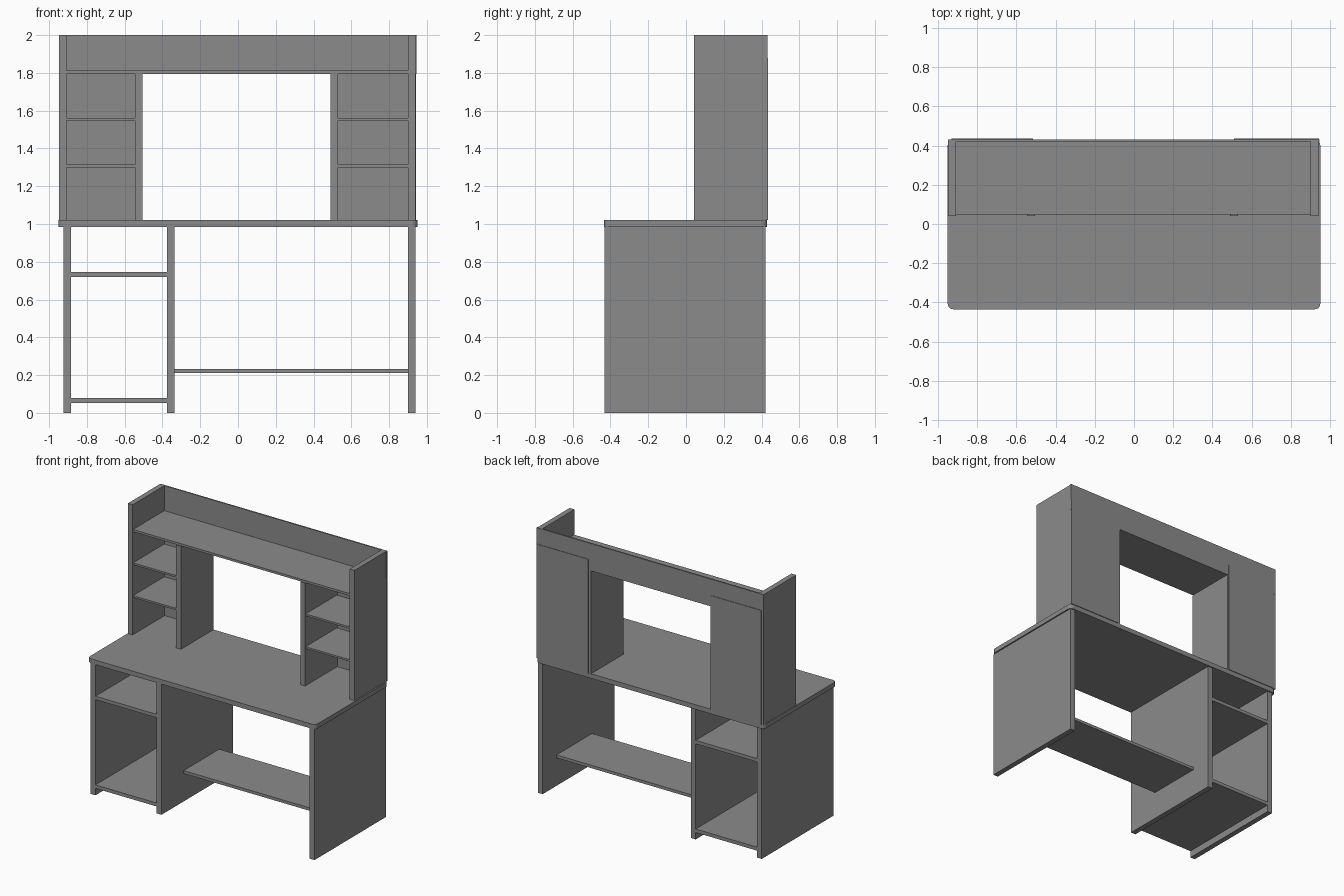
import bpy
import bmesh

cube = bpy.data.objects.get("Cube")
if cube:
    bpy.data.objects.remove(cube, do_unlink=True)

grey = bpy.data.materials.new("board_grey")
grey.use_nodes = True
GREY = (0.26, 0.26, 0.26, 1)
grey.diffuse_color = GREY
grey.node_tree.nodes["Principled BSDF"].inputs["Base Color"].default_value = GREY


def board(name, x, y, z, corner=0):
    """Box spanning the given ranges, with optional rounded vertical edges."""
    bm = bmesh.new()
    bmesh.ops.create_cube(bm, size=1)
    for v in bm.verts:
        for i, (lo, hi) in enumerate((x, y, z)):
            v.co[i] = lo if v.co[i] < 0 else hi
    if corner:
        upright = [e for e in bm.edges
                   if abs(e.verts[0].co.z - e.verts[1].co.z) > 0.001]
        bmesh.ops.bevel(bm, geom=upright, offset=corner, segments=5,
                        profile=0.5, affect='EDGES')
    mesh = bpy.data.meshes.new(name)
    bm.to_mesh(mesh)
    bm.free()
    mesh.materials.append(grey)
    ob = bpy.data.objects.new(name, mesh)
    bpy.context.collection.objects.link(ob)
    return ob


TOP = 1.02      # upper face of the worktop
UNDER = 0.985   # lower face of the worktop
THICK = 0.04    # upright board thickness
DEPTH = (-0.432, 0.42)
HUTCH = (0.042, 0.43)

# Worktop and the three uprights below it
board("worktop", (-0.95, 0.95), (-0.435, 0.43), (UNDER, TOP), corner=0.03)
for name, x in (("right_side_panel", -0.925), ("divider_panel", -0.375),
                ("left_side_panel", 0.9)):
    board(name, (x, x + THICK), DEPTH, (0, UNDER))

# Cabinet shelves and footrest
for name, z in (("cabinet_bottom", 0.052), ("cabinet_shelf", 0.72)):
    board(name, (-0.885, -0.375), DEPTH, (z, z + 0.026))
board("footrest", (-0.335, 0.9), (-0.168, 0.255), (0.21, 0.232))

# Hutch uprights
for name, x, top in (("hutch_right_side", -0.948, 2), ("hutch_left_side", 0.9, 2),
                     ("hutch_right_divider", -0.545, 1.795),
                     ("hutch_left_divider", 0.49, 1.795)):
    board(name, (x, x + THICK), HUTCH, (TOP, top))

# Hutch shelves
board("hutch_long_shelf", (-0.908, 0.9), (0.048, 0.42), (1.795, 1.812))
for side, x in (("right", (-0.908, -0.545)), ("left", (0.53, 0.9))):
    for level, z in (("lower", 1.3), ("upper", 1.547)):
        board(f"{side}_{level}_cubby_shelf", x, (0.048, 0.42), (z, z + 0.014))

# Thin backing boards
board("hutch_top_back", (-0.948, 0.945), (0.42, 0.431), (1.795, 2))
for side, x in (("right", (-0.93, -0.515)), ("left", (0.51, 0.943))):
    board(f"{side}_cubby_back", x, (0.425, 0.435), (TOP, 1.878))
